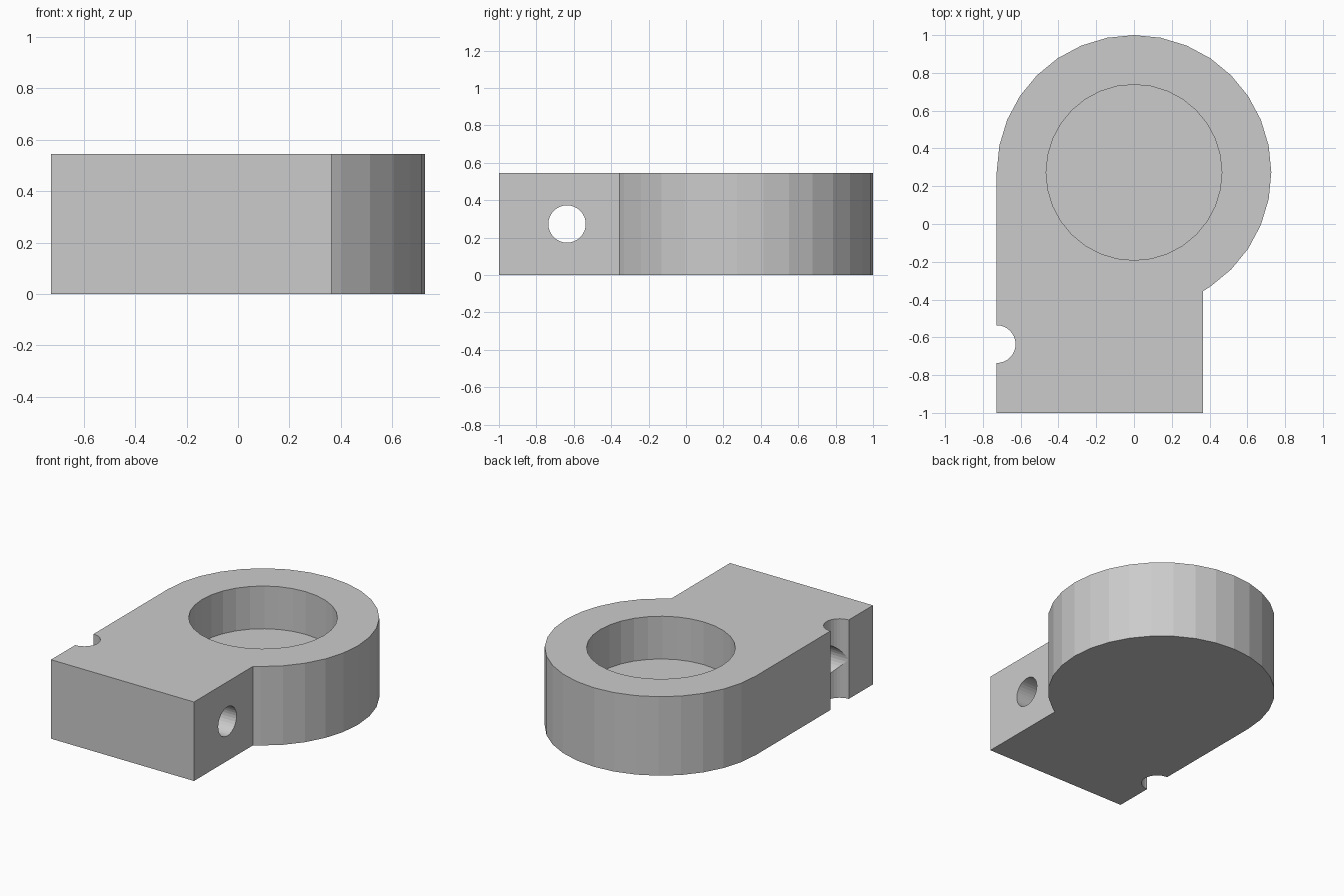
import bpy, bmesh, math
from mathutils import Matrix

if "Cube" in bpy.data.objects:
    bpy.data.objects.remove(bpy.data.objects["Cube"])

R, CY, H = 0.727, 0.273, 0.545      # ring radius, ring centre y, height
ARM_X, ARM_Y = 0.364, -1.0          # right side and front end of the arm
HOLE_Y, HOLE_R = -0.636, 0.1        # clamp hole position and radius
FLOOR_Z, POCKET_R = 0.25, 0.465     # blind pocket

grey = bpy.data.materials.new("plain grey")
grey.diffuse_color = (0.6, 0.6, 0.6, 1)
grey.use_nodes = True
grey.node_tree.nodes["Principled BSDF"].inputs["Base Color"].default_value = grey.diffuse_color


def add_object(name, bm):
    mesh = bpy.data.meshes.new(name)
    bm.to_mesh(mesh)
    bm.free()
    mesh.materials.append(grey)
    obj = bpy.data.objects.new(name, mesh)
    bpy.context.collection.objects.link(obj)
    return obj


def cylinder_cutter(name, radius, depth, centre, axis="Z"):
    bm = bmesh.new()
    turn = Matrix.Rotation(math.pi / 2, 4, "Y") if axis == "X" else Matrix()
    bmesh.ops.create_cone(bm, cap_ends=True, segments=32, radius1=radius,
                          radius2=radius, depth=depth,
                          matrix=Matrix.Translation(centre) @ turn)
    obj = add_object(name, bm)
    obj.hide_render = True
    obj.hide_set(True)
    return obj


# Body outline: arc from the arm's right side round to the tangent left side
outline = [(-R, ARM_Y), (ARM_X, ARM_Y),
           (ARM_X, CY - math.sqrt(R * R - ARM_X * ARM_X))]
for i in range(-5, 17):
    a = i * math.tau / 32
    outline.append((R * math.cos(a), CY + R * math.sin(a)))

bm = bmesh.new()
base = bm.faces.new([bm.verts.new((x, y, 0)) for x, y in outline])
top = bmesh.ops.extrude_face_region(bm, geom=[base])["geom"]
bmesh.ops.translate(bm, vec=(0, 0, H),
                    verts=[g for g in top if isinstance(g, bmesh.types.BMVert)])
bmesh.ops.recalc_face_normals(bm, faces=bm.faces)
body = add_object("ring_with_arm", bm)

# Blind pocket, upright side notch and cross hole
cutters = [
    cylinder_cutter("pocket_cutter", POCKET_R, 1, (0, CY, FLOOR_Z + 0.5)),
    cylinder_cutter("notch_cutter", HOLE_R, 2, (-R, HOLE_Y, H / 2)),
    cylinder_cutter("cross_hole_cutter", HOLE_R, 3, (0, HOLE_Y, H / 2), "X"),
]
for cutter in cutters:
    mod = body.modifiers.new(cutter.name, "BOOLEAN")
    mod.operation = "DIFFERENCE"
    mod.solver = "EXACT"
    mod.object = cutter
